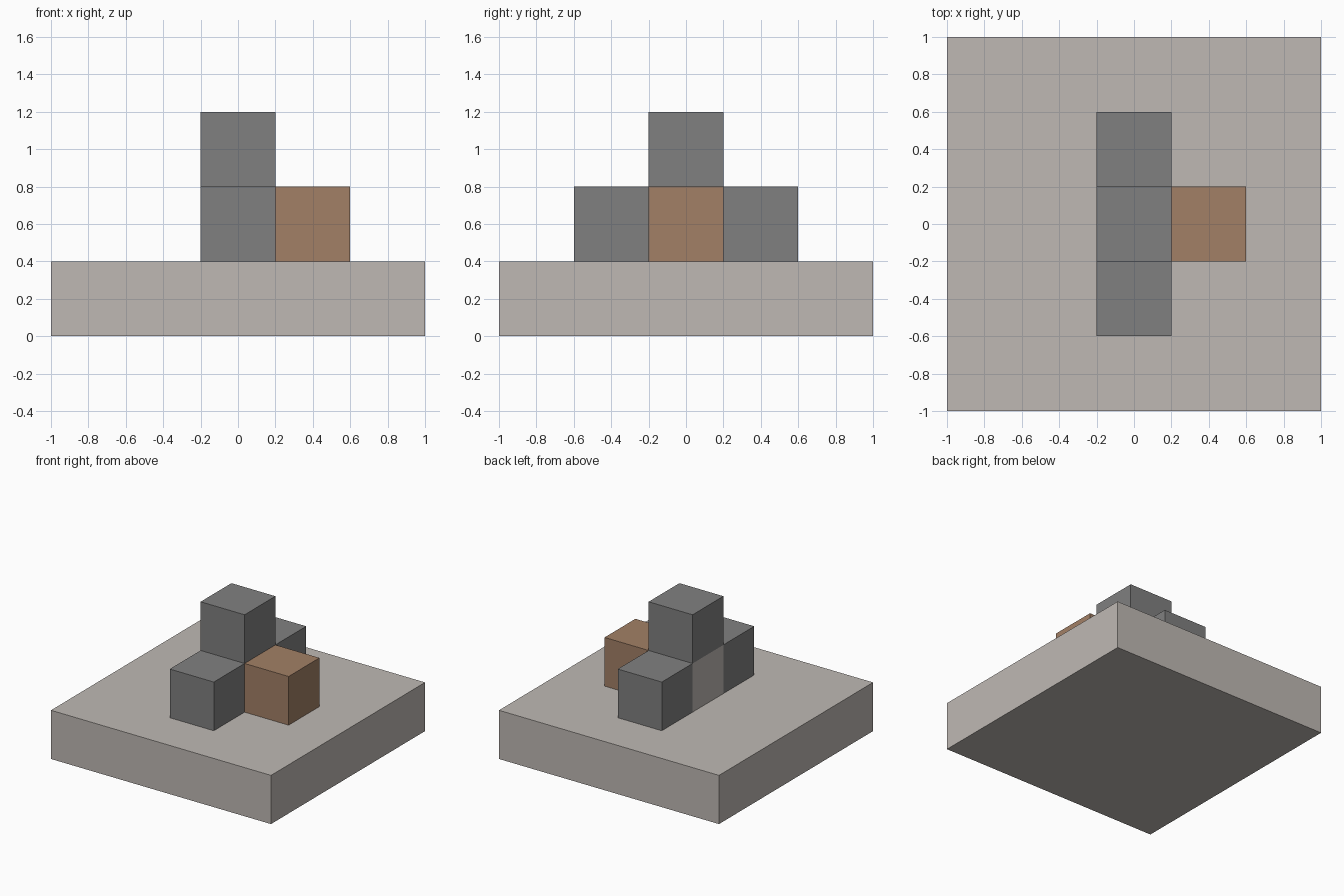
import bpy

default = bpy.data.objects.get("Cube")
if default:
    bpy.data.objects.remove(default, do_unlink=True)


def material(name, rgb):
    mat = bpy.data.materials.new(name)
    mat.use_nodes = True
    color = (*rgb, 1.0)
    mat.diffuse_color = color
    mat.node_tree.nodes["Principled BSDF"].inputs["Base Color"].default_value = color
    return mat


def block(name, center, size, mat):
    bpy.ops.mesh.primitive_cube_add(size=1, location=center)
    obj = bpy.context.object
    obj.name = name
    obj.scale = size
    bpy.ops.object.transform_apply(location=False, rotation=False, scale=True)
    obj.data.materials.append(mat)
    return obj


stone = material("pale stone", (0.521, 0.485, 0.456))
grey = material("mid grey", (0.216, 0.216, 0.216))
brown = material("warm brown", (0.361, 0.216, 0.133))

UNIT = 0.4
cube = (UNIT, UNIT, UNIT)
low, high = 1.5 * UNIT, 2.5 * UNIT

# Square plinth and the stone core that rises from its middle
block("base_slab", (0, 0, UNIT / 2), (2, 2, UNIT), stone)
block("core_block", (0, 0, low), cube, stone)

# Grey blocks in front of, behind and on top of the core
for name, side in (("front_block", -1), ("back_block", 1)):
    block(name, (0, side * UNIT, low), cube, grey)
block("top_block", (0, 0, high), cube, grey)

# Brown block on the left side
block("left_block", (UNIT, 0, low), cube, brown)
